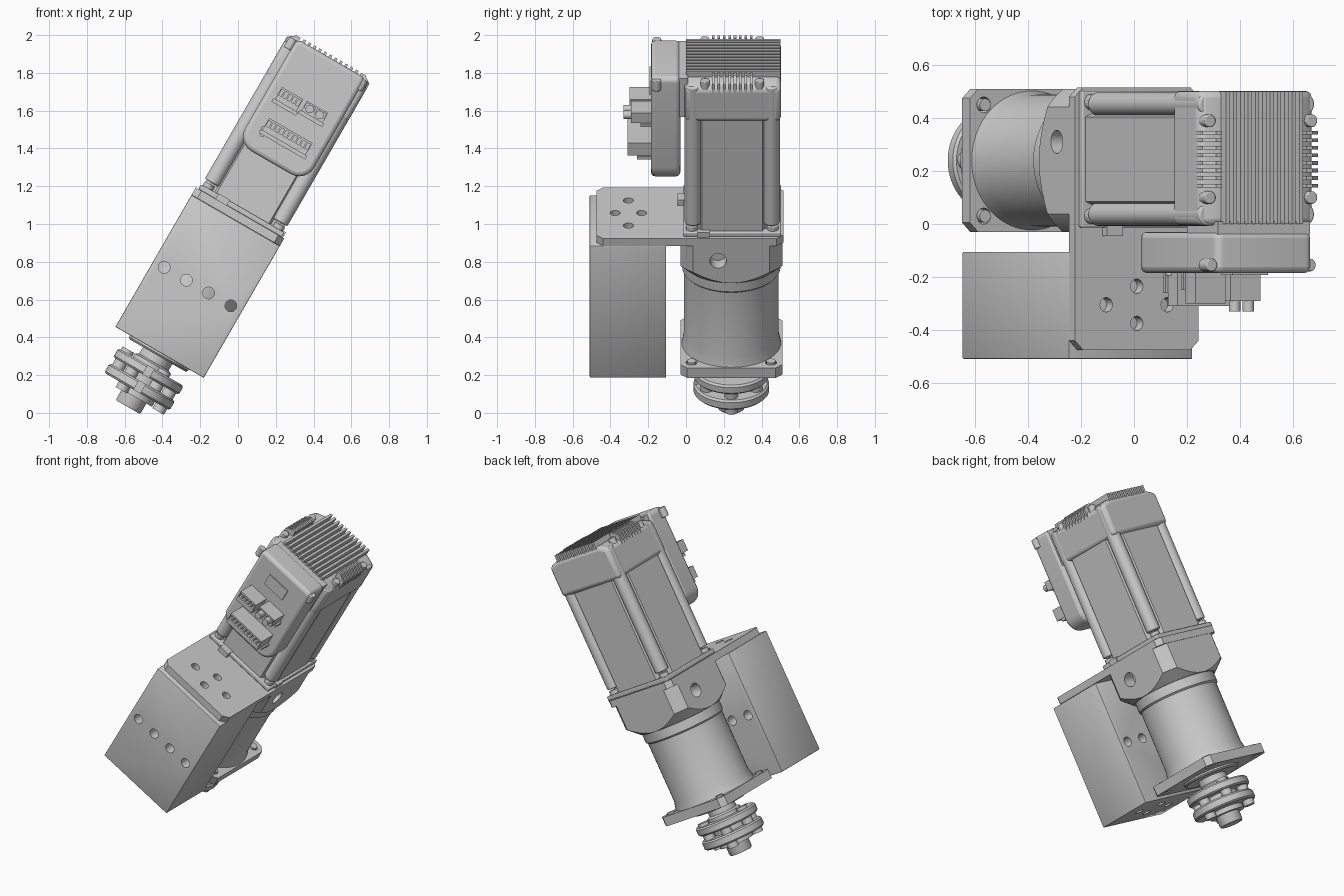
import bpy, bmesh, math
from mathutils import Matrix

if "Cube" in bpy.data.objects:
    bpy.data.objects.remove(bpy.data.objects["Cube"])

# Everything is built upright (x, y, axis z) and tilted 30 degrees about y
TILT = Matrix.Rotation(math.radians(30), 4, 'Y')
CX, CY = -0.52, 0.24          # motor / gearbox axis
AX = {'x': lambda a, b, h: (h, a, b), 'y': lambda a, b, h: (a, h, b), 'z': lambda a, b, h: (a, b, h)}


def finish(name, bm, bevel=0, segs=2):
    bmesh.ops.recalc_face_normals(bm, faces=bm.faces)
    me = bpy.data.meshes.new(name)
    bm.to_mesh(me)
    bm.free()
    ob = bpy.data.objects.new(name, me)
    bpy.context.collection.objects.link(ob)
    ob.matrix_world = TILT
    if bevel:
        m = ob.modifiers.new("bevel", 'BEVEL')
        m.width, m.segments, m.limit_method = bevel, segs, 'ANGLE'
        m.angle_limit = math.radians(40)
    return ob


def loft(bm, rings):
    rows = [[bm.verts.new(p) for p in r] for r in rings]
    n = len(rows[0])
    for a, b in zip(rows, rows[1:]):
        for i in range(n):
            bm.faces.new((a[i], a[(i + 1) % n], b[(i + 1) % n], b[i]))
    bm.faces.new(rows[0])
    bm.faces.new(rows[-1][::-1])


def prisms(name, outlines, axis, lo, hi, bevel=0, segs=2):
    bm = bmesh.new()
    for pts in outlines:
        loft(bm, [[AX[axis](a, b, h) for a, b in pts] for h in (lo, hi)])
    return finish(name, bm, bevel, segs)


def rect(a0, a1, b0, b1):
    return [(a0, b0), (a1, b0), (a1, b1), (a0, b1)]


def box(name, x0, x1, y0, y1, z0, z1, bevel=0):
    return prisms(name, [rect(x0, x1, y0, y1)], 'z', z0, z1, bevel)


def circle(a, b, r, n=28):
    return [(a + r * math.cos(2 * math.pi * i / n), b + r * math.sin(2 * math.pi * i / n)) for i in range(n)]


def cyls(name, places, r, axis, lo, hi, bevel=0):
    return prisms(name, [circle(a, b, r) for a, b in places], axis, lo, hi, bevel)


def turned(name, profile):
    bm = bmesh.new()
    loft(bm, [[(x, y, z) for x, y in circle(CX, CY, r, 64)] for r, z in profile])
    return finish(name, bm)


def cut(ob, cutter, op='DIFFERENCE'):
    m = ob.modifiers.new("cut", 'BOOLEAN')
    m.object, m.operation, m.solver = cutter, op, 'EXACT'
    bpy.context.view_layer.update()
    ev = ob.evaluated_get(bpy.context.evaluated_depsgraph_get())
    me = bpy.data.meshes.new_from_object(ev)
    ob.modifiers.clear()
    ob.data = me
    bpy.data.objects.remove(cutter)


def corners(d, e=None):
    e = d if e is None else e
    return [(CX + i * d, CY + j * e) for i in (-1, 1) for j in (-1, 1)]


def rounded(a0, a1, b0, b1, r_low, r_top):
    pts = []
    for ca, cb, r, st in ((a1 - r_low, b0 + r_low, r_low, -90), (a1 - r_top, b1 - r_top, r_top, 0),
                          (a0 + r_top, b1 - r_top, r_top, 90), (a0 + r_low, b0 + r_low, r_low, 180)):
        for k in range(7):
            t = math.radians(st + 15 * k)
            pts.append((ca + r * math.cos(t), cb + r * math.sin(t)))
    return pts


def chamfered(x0, x1, y0, y1, c):
    return [(x0 + c, y0), (x1 - c, y0), (x1, y0 + c), (x1, y1 - c),
            (x1 - c, y1), (x0 + c, y1), (x0, y1 - c), (x0, y0 + c)]


# Mounting block and top plate with their drilled holes
diamond = [(CX + 0.133, -0.305), (CX - 0.133, -0.305), (CX, -0.235), (CX, -0.375)]
block = box("mounting_block", -0.79, -0.25, -0.51, -0.105, 0.07, 0.876, 0.005)
cut(block, cyls("c", [(CX + d, 0.472) for d in (-0.204, -0.068, 0.068, 0.204)], 0.031, 'y', -0.6, 0))
cut(block, cyls("c", diamond, 0.026, 'z', 0, 0.2))
plate = prisms("mounting_plate", [chamfered(-0.79, -0.25, -0.475, 0.515, 0.035)], 'z', 0.877, 0.922)
cut(plate, cyls("c", diamond, 0.027, 'z', 0.8, 1))

# Gearbox head: chamfered square block with clamp access holes
head = box("gearbox_head", -0.79, -0.25, -0.03, 0.51, 0.6, 0.877)
cut(head, turned("c", [(0.27, 0.65), (0.338, 0.715), (0.338, 0.9)]), 'INTERSECT')
cut(head, cyls("c", [(0.17, 0.785)], 0.044, 'x', -0.33, -0.2))
cut(head, cyls("c", [(0.31, 0.785)], 0.044, 'x', -0.85, -0.71))

# Gearbox barrel, flange and screws
turned("gearbox_barrel", [(0.265, 0.12), (0.25, 0.19), (0.25, 0.58), (0.26, 0.59), (0.26, 0.66)])
flange = prisms("gearbox_flange", [chamfered(-0.79, -0.25, -0.03, 0.51, 0.035)], 'z', 0.07, 0.13)
cut(flange, cyls("c", corners(0.21), 0.03, 'z', 0, 0.2))
cyls("flange_screws", corners(0.21), 0.024, 'z', 0.075, 0.14)

# Output shaft and coupling
turned("flange_boss", [(0.17, 0.05), (0.18, 0.06), (0.18, 0.08)])
turned("output_shaft", [(0.07, -0.265), (0.075, -0.255), (0.075, 0.06)])
turned("coupling_hub", [(0.11, -0.2), (0.11, 0.0), (0.09, 0.01), (0.09, 0.05)])
for name, z0, z1 in (("coupling_upper_disc", -0.075, -0.02), ("coupling_lower_disc", -0.17, -0.112)):
    disc = turned(name, [(0.19, z0), (0.2, z0 + 0.01), (0.2, z1 - 0.01), (0.19, z1)])
    cut(disc, box("c", CX - 0.02, CX + 0.02, CY - 0.3, CY - 0.14, -0.3, 0.1))
ring = [(CX + 0.15 * math.cos(math.pi * k / 3), CY + 0.15 * math.sin(math.pi * k / 3)) for k in range(6)]
cyls("coupling_bolts", ring[::2], 0.035, 'z', -0.205, -0.04)
cyls("coupling_spacers", ring[1::2], 0.035, 'z', -0.15, 0.0)

# Motor body: square with stepped corners, corner columns and base screws
h, g, a = 0.24, 0.212, 0.16
quarter = [(h, a), (g, a + 0.012), (g, g), (a + 0.012, g), (a, h)]
outline = []
for k in range(4):
    c, s = ((1, 0), (0, 1), (-1, 0), (0, -1))[k]
    outline += [(CX + c * x - s * y, CY + 0.005 + s * x + c * y) for x, y in quarter]
prisms("motor_body", [outline], 'z', 0.922, 1.7)
CY += 0.005
box("motor_base", CX - 0.255, CX + 0.255, CY - 0.258, CY + 0.258, 0.922, 0.95, 0.006)
cyls("motor_columns", corners(0.208), 0.044, 'z', 0.985, 1.83, 0.008)
cyls("motor_screws", corners(0.215), 0.03, 'z', 0.94, 0.975, 0.004)
box("cable_port", -0.29, -0.258, 0.06, 0.125, 0.922, 0.955)
box("cable_stub", -0.67, -0.6, -0.045, 0.01, 0.922, 0.955)

# Motor end cap with cooling fins
cap = [(CX + x, z) for x, z in ((-0.25, 1.62), (0.25, 1.62), (0.25, 1.825), (0.18, 1.85), (-0.18, 1.85), (-0.25, 1.825))]
prisms("motor_cap", [cap], 'y', CY - 0.25, CY + 0.258, 0.025, 3)
prisms("top_fins", [rect(CX + 0.032 * k - 0.008, CX + 0.032 * k + 0.008, 1.81, 1.887) for k in range(-5, 6)],
       'y', CY - 0.245, CY + 0.255)
for i in range(8):
    y = CY - 0.1 + 0.2 * i / 7
    fin = [(0.185, 1.81), (0.185, 1.885), (0.21, 1.885), (0.252, 1.855), (0.252, 1.80)]
    prisms("edge_fin", [[(CX + sgn * x, z) for x, z in fin] for sgn in (-1, 1)], 'y', y - 0.007, y + 0.007)
cyls("cap_screws", corners(0.222, 0.145), 0.024, 'z', 1.8, 1.862, 0.004)

# Drive electronics housing on the front of the motor
prisms("drive_housing", [rounded(-0.72, -0.30, 1.235, 1.872, 0.09, 0.03)], 'y', -0.185, -0.03, 0.022, 3)
box("drive_bridge", -0.71, -0.31, -0.04, 0.01, 1.63, 1.865)
cyls("drive_screws", [(-0.735, -0.155), (-0.305, -0.155)], 0.024, 'z', 1.80, 1.862, 0.004)
prisms("drive_label_plate", [rect(-0.595, -0.44, 1.69, 1.775)], 'y', -0.192, -0.18)
cyls("indicator_lights", [(-0.636, 1.372), (-0.626, 1.342)], 0.014, 'y', -0.195, -0.18)


# Plug connectors with a row of square sockets and side screws
def connector(name, x, z, w, ht, y, n):
    ob = box(name, x - w / 2, x + w / 2, y, -0.18, z - ht / 2, z + ht / 2)
    p = w / n
    xs = [x - w / 2 + p * (k + 0.5) for k in range(n)]
    cut(ob, prisms("c", [rect(q - p * 0.32, q + p * 0.32, z - ht * 0.1, z + ht * 0.35) for q in xs],
                   'y', y - 0.05, y + 0.05))
    box(name + "_ledge", x - w / 2 - 0.01, x + w / 2 + 0.01, y + 0.05, -0.18, z - ht / 2 - 0.02, z - ht / 2)


connector("upper_left_connector", -0.596, 1.573, 0.13, 0.075, -0.30, 5)
connector("upper_right_connector", -0.445, 1.583, 0.13, 0.06, -0.29, 4)
connector("lower_connector", -0.505, 1.397, 0.265, 0.075, -0.31, 10)
cyls("signal_sockets", [(-0.475, 1.583), (-0.415, 1.583)], 0.022, 'y', -0.33, -0.2)

# Smooth round surfaces, keep hard edges
bpy.ops.object.select_all(action='DESELECT')
for ob in bpy.data.objects:
    ob.select_set(True)
    bpy.context.view_layer.objects.active = ob
bpy.ops.object.shade_smooth_by_angle(angle=math.radians(30))
